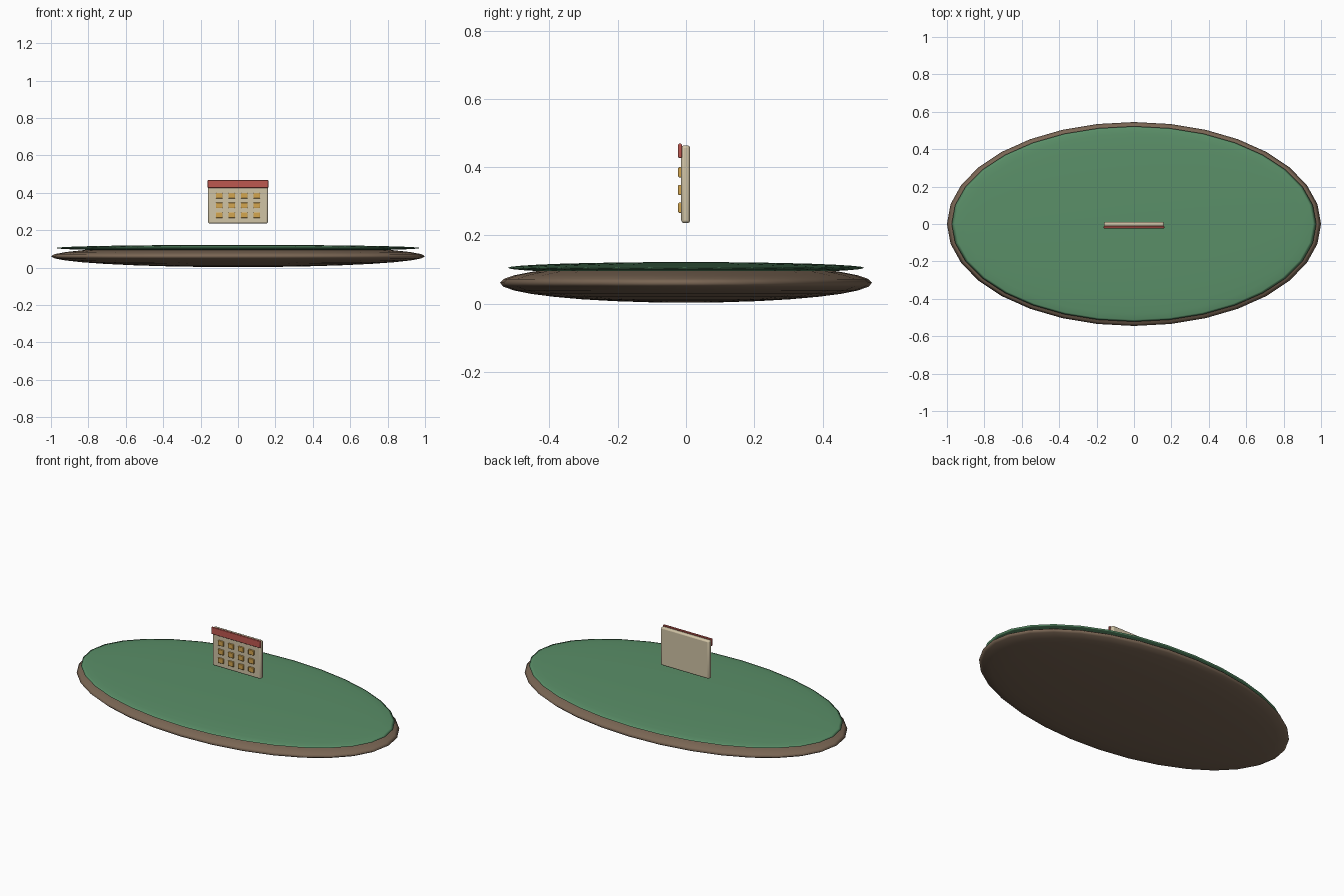
import bpy

if "Cube" in bpy.data.objects:
    bpy.data.objects.remove(bpy.data.objects["Cube"])


def material(name, rgb):
    # sRGB 0-255 to linear
    lin = [((c / 255 + 0.055) / 1.055) ** 2.4 for c in rgb]
    m = bpy.data.materials.new(name)
    m.diffuse_color = (*lin, 1)
    m.use_nodes = True
    m.node_tree.nodes["Principled BSDF"].inputs["Base Color"].default_value = m.diffuse_color
    return m


EARTH = material("earth_brown", (122, 102, 84))
GRASS = material("grass_green", (90, 143, 104))
WALL = material("wall_beige", (208, 195, 165))
ROOF = material("roof_red", (190, 88, 80))
GLASS = material("window_amber", (212, 166, 80))


def finish(ob, name, mat):
    ob.name = name
    ob.data.materials.append(mat)
    return ob


def ellipsoid(name, z, radii, mat):
    bpy.ops.mesh.primitive_uv_sphere_add(segments=32, ring_count=16, location=(0, 0, z))
    ob = bpy.context.object
    ob.scale = radii
    bpy.ops.object.transform_apply(location=False, rotation=False, scale=True)
    bpy.ops.object.shade_smooth()
    return finish(ob, name, mat)


def box(name, centre, size, bevel, mat):
    bpy.ops.mesh.primitive_cube_add(size=1, location=centre)
    ob = bpy.context.object
    ob.scale = size
    bpy.ops.object.transform_apply(location=False, rotation=False, scale=True)
    mod = ob.modifiers.new("rounded_edges", "BEVEL")
    mod.width = bevel
    mod.segments = 2
    bpy.ops.object.shade_smooth_by_angle()
    return finish(ob, name, mat)


# Flattened ground with a thin grass cap
ellipsoid("ground_base", 0.061, (1.0, 0.545, 0.058), EARTH)
ellipsoid("grass_cap", 0.105, (0.975, 0.522, 0.017), GRASS)

# Floating facade slab and its roof band
box("facade_wall", (0, -0.001, 0.35), (0.32, 0.026, 0.228), 0.008, WALL)
box("roof_band", (0, -0.0175, 0.448), (0.324, 0.011, 0.042), 0.003, ROOF)

# Grid of raised windows
for row, z in enumerate((0.281, 0.333, 0.385)):
    for col in range(4):
        x = (col - 1.5) * 0.067
        box(f"window_{row + 1}_{col + 1}", (x, -0.0175, z), (0.036, 0.011, 0.03), 0.003, GLASS)
